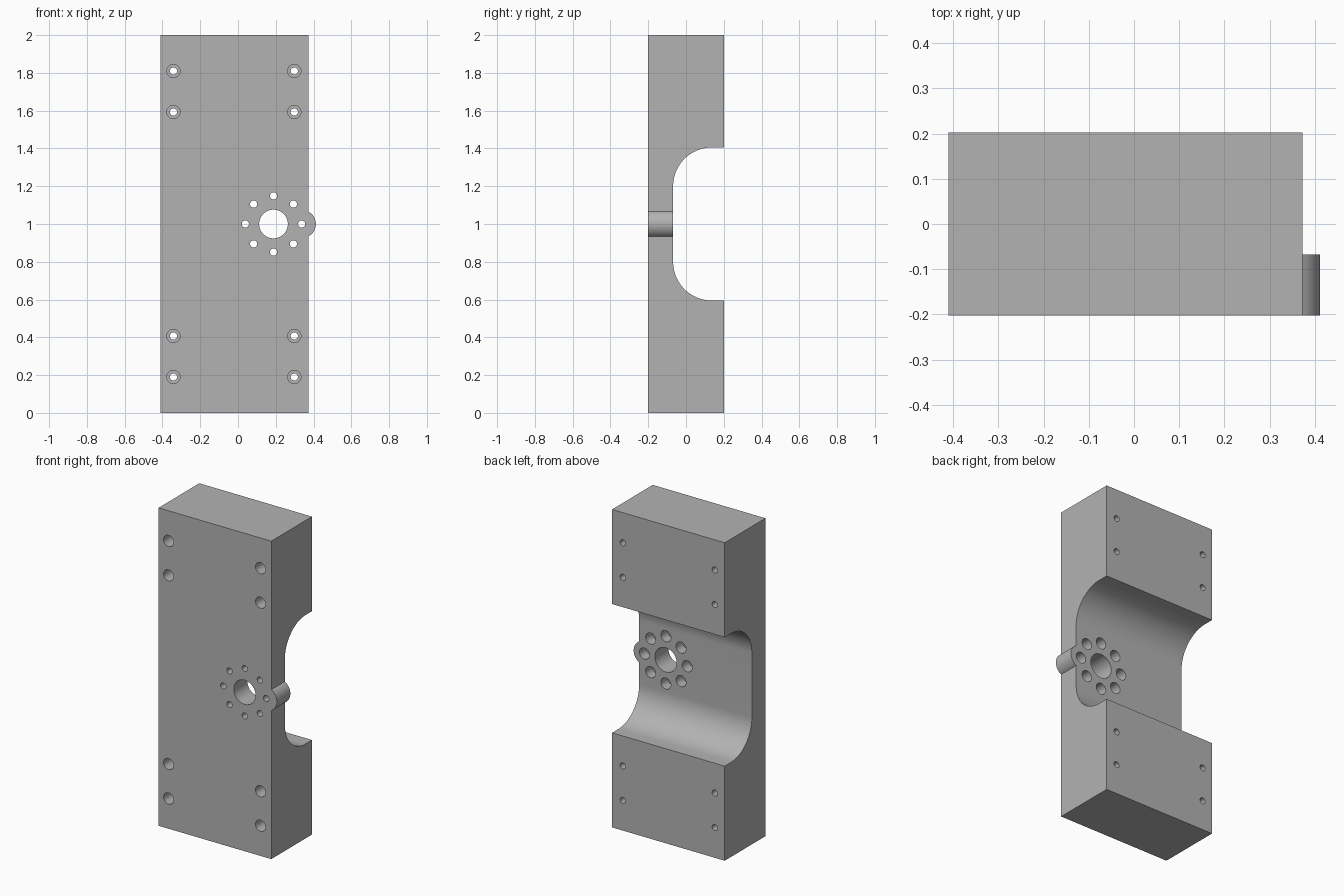
import bpy, bmesh
from math import sin, cos, pi

if "Cube" in bpy.data.objects:
    bpy.data.objects.remove(bpy.data.objects["Cube"])

grey = bpy.data.materials.new("plain grey")
grey.use_nodes = True
colour = (0.45, 0.45, 0.45, 1)
grey.diffuse_color = colour
grey.node_tree.nodes["Principled BSDF"].inputs["Base Color"].default_value = colour

LEFT, RIGHT = -0.411, 0.373
FRONT, BACK, FLOOR = -0.202, 0.202, -0.068
HUB_X, HUB_Z, RING = 0.188, 1.0, 0.149


def make_object(name, bm):
    bmesh.ops.recalc_face_normals(bm, faces=bm.faces)
    mesh = bpy.data.meshes.new(name)
    bm.to_mesh(mesh)
    bm.free()
    mesh.materials.append(grey)
    obj = bpy.data.objects.new(name, mesh)
    bpy.context.collection.objects.link(obj)
    return obj


def turned(bm, x, z, profile, sides=48):
    """Closed solid turned about the y direction from (y, radius) pairs."""
    rings = [[bm.verts.new((x + r * cos(2 * pi * i / sides), y, z + r * sin(2 * pi * i / sides)))
              for i in range(sides)] for y, r in profile]
    for a, b in zip(rings, rings[1:]):
        for i in range(sides):
            j = (i + 1) % sides
            bm.faces.new((a[i], a[j], b[j], b[i]))
    bm.faces.new(rings[0])
    bm.faces.new(rings[-1])


def combine(target, tool, operation):
    mod = target.modifiers.new(tool.name, 'BOOLEAN')
    mod.operation, mod.solver, mod.object = operation, 'EXACT', tool
    bpy.context.view_layer.objects.active = target
    bpy.ops.object.modifier_apply(modifier=mod.name)
    bpy.data.objects.remove(tool)


# Block: side profile with a rounded recess in the back, extruded across x
radius, low, high = 0.205, 0.595, 1.405
arc = [pi / 2 * i / 24 for i in range(25)]
lower = [(FLOOR + radius * (1 - sin(a)), low + radius * (1 - cos(a))) for a in arc]
upper = [(y, low + high - z) for y, z in reversed(lower)]
outline = [(FRONT, 0), (BACK, 0), (BACK, low)] + lower + upper + [(BACK, high), (BACK, 2), (FRONT, 2)]
bm = bmesh.new()
face = bm.faces.new([bm.verts.new((LEFT, y, z)) for y, z in outline])
extruded = bmesh.ops.extrude_face_region(bm, geom=[face])["geom"]
bmesh.ops.translate(bm, vec=(RIGHT - LEFT, 0, 0),
                    verts=[v for v in extruded if isinstance(v, bmesh.types.BMVert)])
block = make_object("mounting_block", bm)

# Rounded boss on the edge, around the outermost ring hole
bm = bmesh.new()
turned(bm, HUB_X + RING, HUB_Z, [(FRONT, 0.075), (FLOOR, 0.075)], 64)
combine(block, make_object("edge_boss", bm), 'UNION')

# Hub bore and ring of holes, counterbored from the back
bm = bmesh.new()
turned(bm, HUB_X, HUB_Z, [(FRONT - 0.1, 0.076), (FLOOR + 0.1, 0.076)], 64)
for i in range(8):
    a = i * pi / 4
    turned(bm, HUB_X + RING * cos(a), HUB_Z + RING * sin(a),
           [(FRONT - 0.1, 0.019), (-0.135, 0.019), (-0.135, 0.035), (FLOOR + 0.1, 0.035)])

# Corner bolt holes, counterbored from the front
for x in (-0.342, 0.298):
    for z in (0.19, 0.407, 1.593, 1.81):
        turned(bm, x, z, [(FRONT - 0.1, 0.035), (0, 0.035), (0, 0.019), (BACK + 0.1, 0.019)])
combine(block, make_object("hole_cutters", bm), 'DIFFERENCE')

# Smooth curved walls, sharp edges
bpy.ops.object.select_all(action='DESELECT')
block.select_set(True)
bpy.context.view_layer.objects.active = block
bpy.ops.object.shade_smooth_by_angle(angle=pi / 6)
